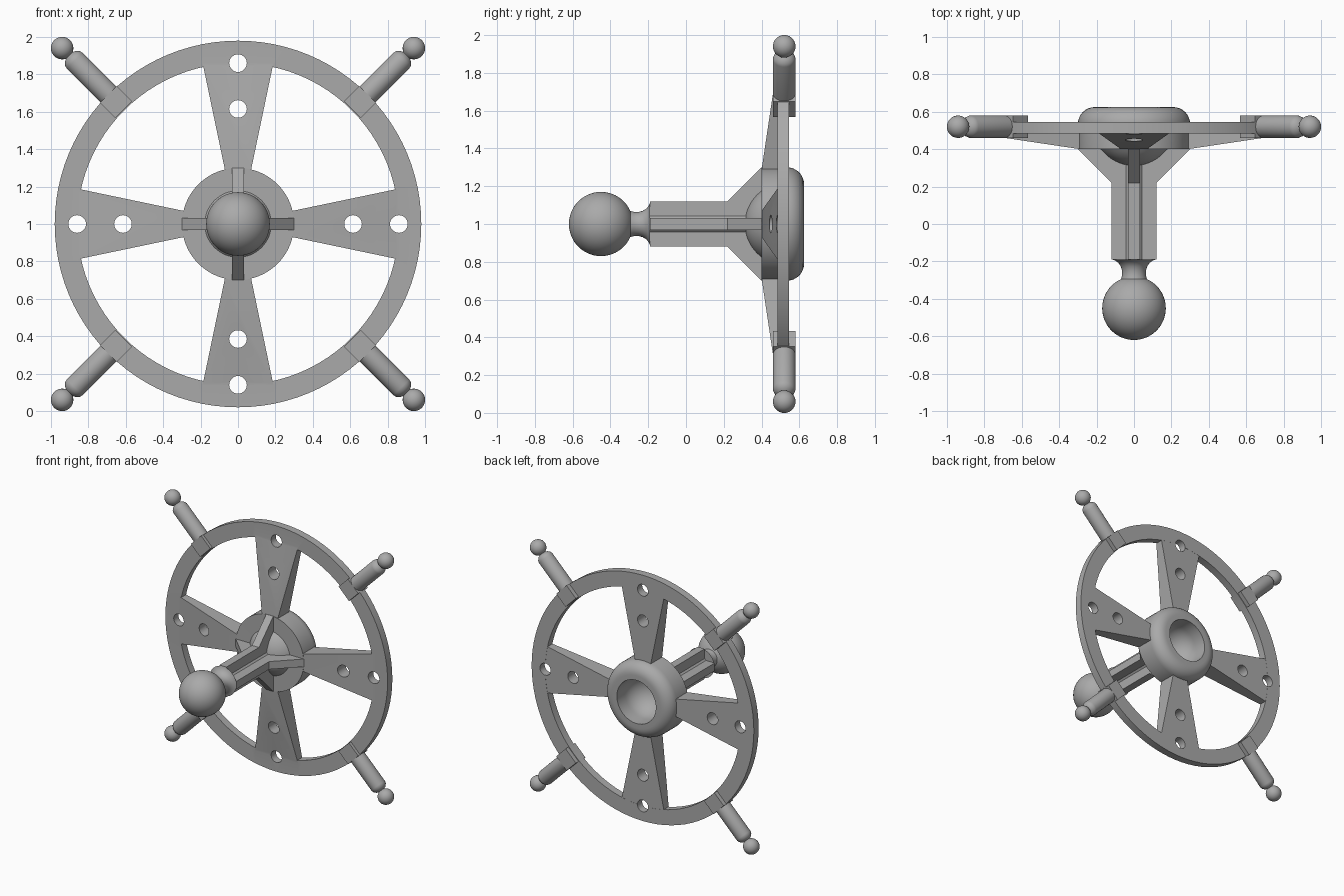
import bpy, bmesh, math
from mathutils import Matrix, Vector

if "Cube" in bpy.data.objects:
    bpy.data.objects.remove(bpy.data.objects["Cube"])

grey = bpy.data.materials.new("plain grey")
grey.diffuse_color = (0.40, 0.40, 0.40, 1)
grey.use_nodes = True
grey.node_tree.nodes["Principled BSDF"].inputs["Base Color"].default_value = grey.diffuse_color

CENTRE = Matrix.Translation((0, 0, 1))
AXLE = CENTRE @ Matrix.Rotation(-math.pi / 2, 4, 'X')   # local z runs along world +y


def turn(angle):
    """Rotation about the wheel axle."""
    return CENTRE @ Matrix.Rotation(angle, 4, 'Y')


def make(name, bm, matrix):
    bmesh.ops.transform(bm, matrix=matrix, verts=bm.verts)
    bmesh.ops.recalc_face_normals(bm, faces=bm.faces)
    mesh = bpy.data.meshes.new(name)
    bm.to_mesh(mesh)
    bm.free()
    mesh.materials.append(grey)
    ob = bpy.data.objects.new(name, mesh)
    bpy.context.collection.objects.link(ob)
    return ob


def smooth(ob):
    bpy.ops.object.select_all(action='DESELECT')
    ob.select_set(True)
    bpy.context.view_layer.objects.active = ob
    bpy.ops.object.shade_smooth_by_angle(angle=math.radians(30))


def lathe(name, profile, matrix, steps=64, closed=False):
    """Spin (radius, height) points about local z."""
    bm = bmesh.new()
    vs = [bm.verts.new((r, 0, h)) for r, h in profile]
    for a, b in zip(vs, vs[1:]):
        bm.edges.new((a, b))
    if closed:
        bm.edges.new((vs[-1], vs[0]))
    bmesh.ops.spin(bm, geom=bm.verts[:] + bm.edges[:], axis=(0, 0, 1), cent=(0, 0, 0),
                   steps=steps, angle=2 * math.pi, use_duplicate=False)
    bmesh.ops.remove_doubles(bm, verts=bm.verts, dist=1e-5)
    return make(name, bm, matrix)


def arc(radius, centre, a0, a1, n, r0=0.0):
    """Profile arc; angle 0 points outward, 90 points along +height."""
    out = []
    for i in range(n + 1):
        a = math.radians(a0 + (a1 - a0) * i / n)
        out.append((max(0.0, r0 + radius * math.cos(a)), centre + radius * math.sin(a)))
    return out


def boolean(ob, other, operation):
    mod = ob.modifiers.new(operation.title(), 'BOOLEAN')
    mod.operation, mod.solver, mod.object = operation, 'EXACT', other
    bpy.context.view_layer.objects.active = ob
    bpy.ops.object.modifier_apply(modifier=mod.name)
    bpy.data.objects.remove(other)


# Rim ring
wheel = lathe("wheel_rim_and_spokes", [(0.86, 0.485), (0.98, 0.485), (0.98, 0.545), (0.86, 0.545)],
              AXLE, 96, closed=True)

# Four flared spokes, thicker towards the hub: (radius, half width, front y)
SPOKE = [(0.24, 0.06, 0.402), (0.30, 0.072, 0.402), (0.85, 0.187, 0.484), (0.91, 0.20, 0.489)]
for k in range(4):
    bm = bmesh.new()
    rings = [[bm.verts.new(p) for p in ((-w, y, r), (w, y, r), (w, 0.544, r), (-w, 0.544, r))]
             for r, w, y in SPOKE]
    for a, b in zip(rings, rings[1:]):
        for i in range(4):
            j = (i + 1) % 4
            bm.faces.new((a[i], a[j], b[j], b[i]))
    bm.faces.new(rings[0])
    bm.faces.new(rings[-1])
    boolean(wheel, make("spoke", bm, turn(k * math.pi / 2)), 'UNION')

# Two round holes through each spoke
for k in range(4):
    for r in (0.615, 0.86):
        bm = bmesh.new()
        bmesh.ops.create_cone(bm, cap_ends=True, segments=32, radius1=0.047, radius2=0.047, depth=0.6)
        place = turn(k * math.pi / 2) @ Matrix.Translation((0, 0.5, r)) @ Matrix.Rotation(math.pi / 2, 4, 'X')
        boolean(wheel, make("hole_cutter", bm, place), 'DIFFERENCE')
smooth(wheel)

# Hub: domed front, rounded back edge, hollow socket at the back
hub = (arc(0.22, 0.53, -90, -36, 12) + [(0.30, 0.40)]
       + arc(0.09, 0.535, 0, 90, 8, r0=0.21)
       + [(0.172, 0.625)] + arc(0.17, 0.53, 0, -90, 14))
smooth(lathe("hub", hub, AXLE))

# Cross-shaped shaft with fins flaring into the hub: (radius, y)
FIN = [(0, -0.19), (0.12, -0.19), (0.12, 0.22), (0.30, 0.40), (0.29, 0.42), (0.21, 0.42), (0.1, 0.35), (0, 0.33)]
for k, side in enumerate(("top", "right", "bottom", "left")):
    bm = bmesh.new()
    face = bm.faces.new([bm.verts.new((-0.031, y, r)) for r, y in FIN])
    ext = bmesh.ops.extrude_face_region(bm, geom=[face])
    bmesh.ops.translate(bm, vec=(0.062, 0, 0), verts=[v for v in ext["geom"] if isinstance(v, bmesh.types.BMVert)])
    make("shaft_fin_" + side, bm, turn(k * math.pi / 2))

# Octagonal core between the fins
bm = bmesh.new()
bmesh.ops.create_cone(bm, cap_ends=True, segments=8, radius1=0.057, radius2=0.057, depth=0.53)
make("shaft_core", bm, AXLE @ Matrix.Translation((0, 0, 0.075)) @ Matrix.Rotation(math.pi / 8, 4, 'Z'))

# Ball and waisted neck at the end of the shaft
ball = arc(0.17, -0.45, -90, 66, 28)
neck = [(0.064, -0.275), (0.064, -0.25), (0.07, -0.228), (0.083, -0.208), (0.105, -0.193), (0.118, -0.19), (0, -0.19)]
smooth(lathe("ball_and_neck", ball + neck, AXLE, 48))

# Four diagonal handles, each with a square collar clamped round the rim
for k in range(4):
    spin = turn(math.pi / 4 + k * math.pi / 2) @ Matrix.Translation((0, 0.52, 0))
    bm = bmesh.new()
    bmesh.ops.create_cube(bm, size=1, matrix=Matrix.Translation((0, 0, 0.922))
                          @ Matrix.Diagonal((0.128, 0.12, 0.116, 1)))
    make(f"handle_collar_{k + 1}", bm, spin)
    grip = [(0, 0.96), (0.06, 0.96), (0.06, 1.235), (0.055, 1.252), (0.04, 1.268), (0.026, 1.275)]
    smooth(lathe(f"handle_{k + 1}", grip + arc(0.06, 1.33, -62, 90, 14), spin, 32))
